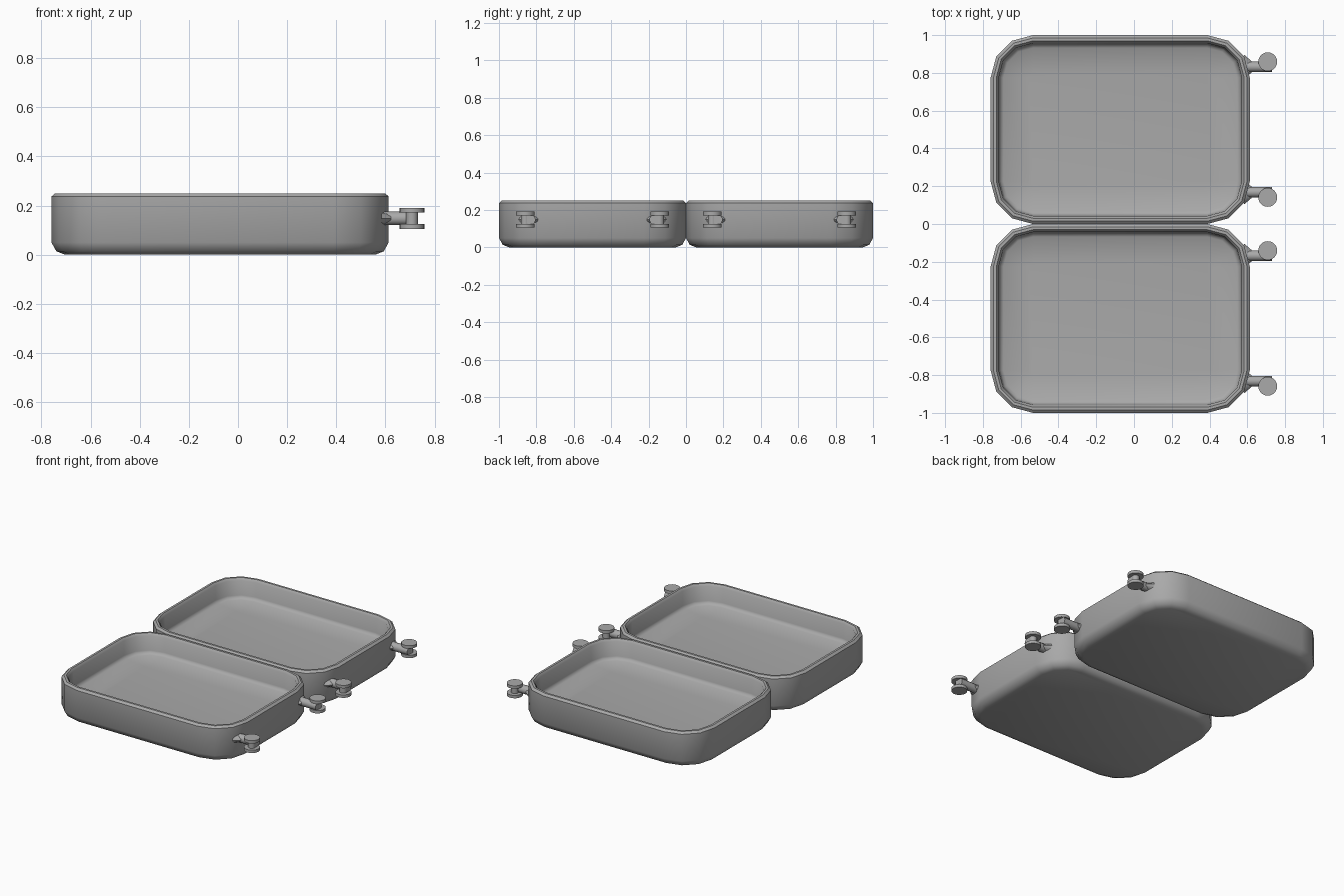
import bpy, bmesh
from math import sin, cos, pi, radians
from mathutils import Matrix

cube = bpy.data.objects.get("Cube")
if cube:
    bpy.data.objects.remove(cube, do_unlink=True)

grey = bpy.data.materials.new("plain grey")
grey.use_nodes = True
colour = (0.4, 0.4, 0.4, 1)
grey.diffuse_color = colour
grey.node_tree.nodes["Principled BSDF"].inputs["Base Color"].default_value = colour

HALF_X, HALF_Y, RADIUS, CENTRE_X = 0.686, 0.5, 0.225, -0.073


def finish(bm, name, angle):
    bmesh.ops.recalc_face_normals(bm, faces=bm.faces)
    mesh = bpy.data.meshes.new(name)
    bm.to_mesh(mesh)
    bm.free()
    mesh.materials.append(grey)
    ob = bpy.data.objects.new(name, mesh)
    bpy.context.collection.objects.link(ob)
    bpy.ops.object.select_all(action="DESELECT")
    ob.select_set(True)
    bpy.context.view_layer.objects.active = ob
    bpy.ops.object.shade_smooth_by_angle(angle=radians(angle))
    return ob


def outline(bm, inset, z, centre_y):
    """Rounded rectangle with three segments per corner."""
    ring = []
    for corner, (sx, sy) in enumerate([(1, 1), (-1, 1), (-1, -1), (1, -1)]):
        for step in range(4):
            a = corner * pi / 2 + step * pi / 6
            r = RADIUS - inset
            ring.append(bm.verts.new((
                CENTRE_X + sx * (HALF_X - RADIUS) + r * cos(a),
                centre_y + sy * (HALF_Y - RADIUS) + r * sin(a), z)))
    return ring


# Wall section from the underside, over the rim, down to the dished floor
SECTION = [(0.055, 0), (0.02, 0.014), (0, 0.05), (0, 0.237), (0.015, 0.25),
           (0.03, 0.25), (0.043, 0.235), (0.046, 0.135), (0.053, 0.121),
           (0.068, 0.113), (0.2, 0.1)]


def tray(name, centre_y):
    bm = bmesh.new()
    rings = [outline(bm, i, z, centre_y) for i, z in SECTION]
    for low, high in zip(rings, rings[1:]):
        for k in range(len(low)):
            n = (k + 1) % len(low)
            bm.faces.new((low[k], low[n], high[n], high[k]))
    bm.faces.new(rings[0][::-1])
    bm.faces.new(rings[-1])
    finish(bm, name, 40)


def cylinder(bm, place, depth, r1, r2, sides, along_x=False, flatten=1):
    turn = Matrix.Rotation(pi / 2, 4, "Y") if along_x else Matrix()
    squash = Matrix.Diagonal((1, 1, flatten, 1))
    bmesh.ops.create_cone(bm, cap_ends=True, segments=sides, radius1=r1,
                          radius2=r2, depth=depth,
                          matrix=Matrix.Translation(place) @ squash @ turn)


def peg(name, y, side):
    """Spool on a side arm; the arm sits towards the middle of its tray."""
    bm = bmesh.new()
    x, z, arm_y = 0.708, 0.148, y + side * 0.027
    for dz in (-0.033, 0.033):
        cylinder(bm, (x, y, z + dz), 0.02, 0.05, 0.05, 24)        # discs
    cylinder(bm, (x, y, z), 0.06, 0.024, 0.024, 16)               # core
    cylinder(bm, (0.655, arm_y, z), 0.15, 0.028, 0.028, 12, True)    # arm
    cylinder(bm, (0.603, arm_y, z), 0.04, 0.064, 0.03, 12, True, 0.45)  # flat flare
    finish(bm, name, 35)


for label, cy in (("front", -0.5), ("back", 0.5)):
    tray(label + "_tray", cy)
    for end, s in (("front", -1), ("back", 1)):
        peg(label + "_tray_" + end + "_peg", cy + s * 0.359, -s)
